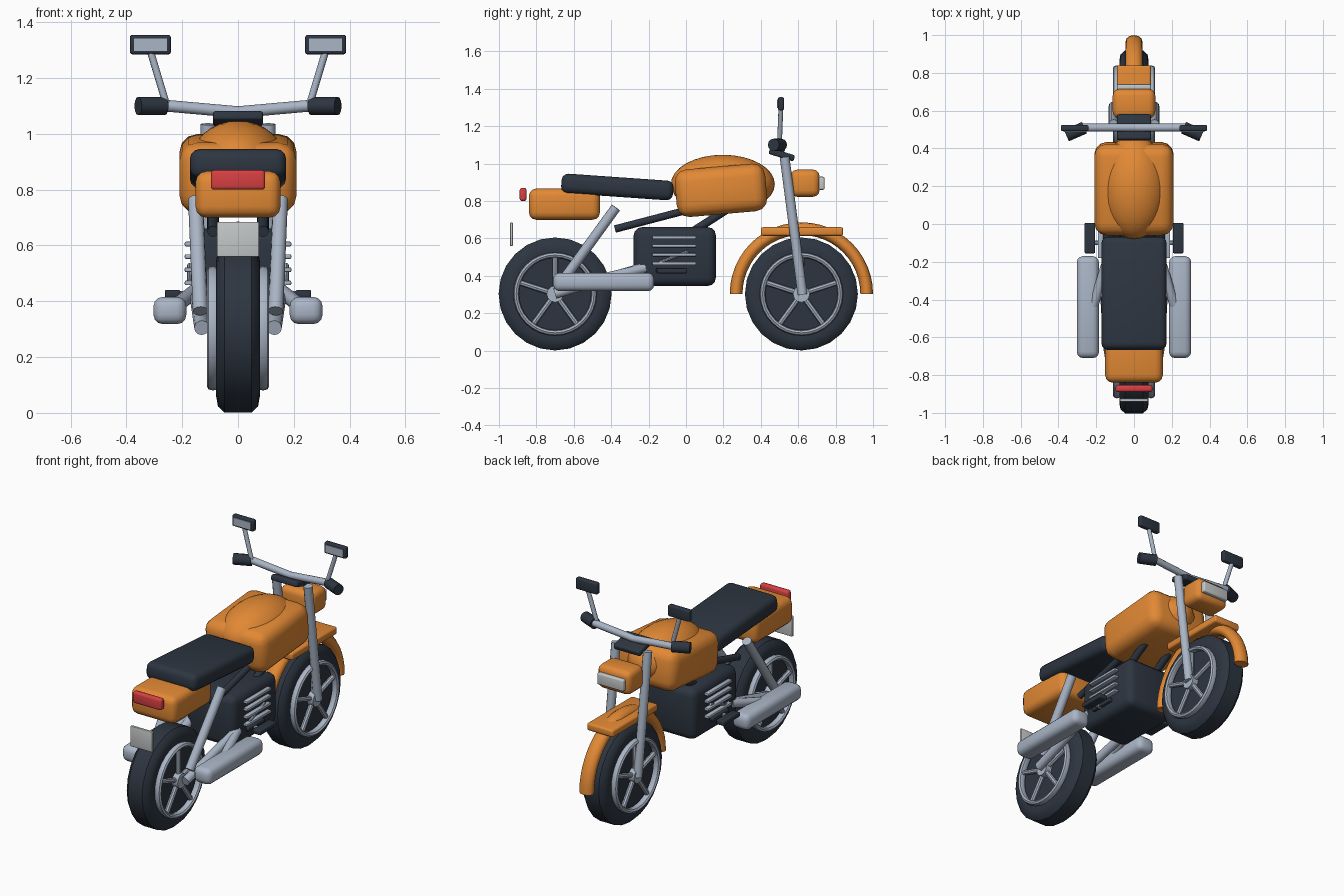
import bpy, bmesh, math
from mathutils import Vector, Matrix

if "Cube" in bpy.data.objects:
    bpy.data.objects.remove(bpy.data.objects["Cube"])


def material(name, rgb):
    m = bpy.data.materials.new(name)
    m.diffuse_color = (*rgb, 1)
    m.use_nodes = True
    m.node_tree.nodes["Principled BSDF"].inputs["Base Color"].default_value = m.diffuse_color
    return m


ORANGE = material("orange paint", (0.76, 0.25, 0.035))
DARK = material("dark rubber", (0.026, 0.036, 0.052))
METAL = material("blue grey metal", (0.40, 0.46, 0.56))
RED = material("red lens", (0.68, 0.05, 0.055))
PALE = material("pale grey", (0.56, 0.58, 0.58))


def finish(name, bm, mat, angle=40):
    bmesh.ops.recalc_face_normals(bm, faces=bm.faces)
    me = bpy.data.meshes.new(name)
    bm.to_mesh(me)
    bm.free()
    ob = bpy.data.objects.new(name, me)
    bpy.context.collection.objects.link(ob)
    me.materials.append(mat)
    bpy.ops.object.select_all(action='DESELECT')
    ob.select_set(True)
    bpy.context.view_layer.objects.active = ob
    bpy.ops.object.shade_smooth_by_angle(angle=math.radians(angle))
    return ob


def box(name, center, size, mat, bevel=0.0, tilt=0.0, turn=0.0, segments=3):
    """Rounded box; tilt about x and turn about z in degrees."""
    bm = bmesh.new()
    bmesh.ops.create_cube(bm, size=1)
    bmesh.ops.scale(bm, vec=size, verts=bm.verts)
    if bevel:
        bmesh.ops.bevel(bm, geom=bm.edges[:], offset=bevel, segments=segments,
                        profile=0.5, affect='EDGES')
    rot = Matrix.Rotation(math.radians(turn), 4, 'Z') @ Matrix.Rotation(math.radians(tilt), 4, 'X')
    bm.transform(Matrix.Translation(center) @ rot)
    return finish(name, bm, mat)


def rod(name, a, b, r, mat, sides=12):
    """Cylinder between two points."""
    a, b = Vector(a), Vector(b)
    bm = bmesh.new()
    bmesh.ops.create_cone(bm, cap_ends=True, segments=sides, radius1=r, radius2=r,
                          depth=(b - a).length)
    q = (b - a).to_track_quat('Z', 'Y').to_matrix().to_4x4()
    bm.transform(Matrix.Translation((a + b) / 2) @ q)
    return finish(name, bm, mat)


def sweep(name, center, profile, mat, start=0, end=360, steps=24):
    """Turn a closed (x, radius) profile around a sideways axle."""
    bm = bmesh.new()
    full = end - start == 360
    rings = []
    for i in range(steps if full else steps + 1):
        t = math.radians(start + (end - start) * i / steps)
        rings.append([bm.verts.new((center[0] + x, center[1] + r * math.cos(t),
                                    center[2] + r * math.sin(t))) for x, r in profile])
    n = len(profile)
    for i in range(steps):
        p, q = rings[i], rings[(i + 1) % len(rings)]
        for j in range(n):
            k = (j + 1) % n
            bm.faces.new((p[j], p[k], q[k], q[j]))
    if not full:
        bm.faces.new(rings[0])
        bm.faces.new(rings[-1])
    return finish(name, bm, mat)


def oval(cx, cr, rx, rr, n=10):
    return [(cx + rx * math.cos(2 * math.pi * i / n),
             cr + rr * math.sin(2 * math.pi * i / n)) for i in range(n)]


AXLE_Z = 0.303
# Wheels: tyre, inner disc, rims, spokes and hub
for label, y in (("rear", -0.70), ("front", 0.617)):
    c = (0, y, AXLE_Z)
    sweep(label + "_tyre", c, [(-0.075, 0.2), (-0.078, 0.245), (-0.072, 0.28), (-0.048, 0.302),
                               (0.048, 0.302), (0.072, 0.28), (0.078, 0.245), (0.075, 0.2)], DARK)
    rod(label + "_wheel_disc", (-0.07, y, AXLE_Z), (0.07, y, AXLE_Z), 0.21, DARK, 24)
    rod(label + "_hub", (-0.11, y, AXLE_Z), (0.11, y, AXLE_Z), 0.045, METAL)
    for s in (-1, 1):
        sweep(label + "_rim", c, oval(s * 0.09, 0.208, 0.022, 0.015, 8), METAL, steps=32)
        for i in range(5):
            t = math.radians(90 + 72 * i)
            d = Vector((0, math.cos(t), math.sin(t)))
            o = Vector((s * 0.085, y, AXLE_Z))
            rod(label + "_spoke", o + d * 0.03, o + d * 0.205, 0.015, METAL, 8)

# Front fender: half ring with flat brace plate
sweep("front_fender", (0, 0.617, AXLE_Z), oval(0, 0.349, 0.045, 0.034, 12), ORANGE, 0, 180, 24)
box("fender_plate", (0, 0.62, 0.637), (0.18, 0.44, 0.046), ORANGE, 0.012)

# Fuel tank, seat and tail
box("fuel_tank", (0, 0.187, 0.857), (0.42, 0.485, 0.255), ORANGE, 0.065, tilt=5)
bm = bmesh.new()
bmesh.ops.create_uvsphere(bm, u_segments=32, v_segments=16, radius=1)
bm.transform(Matrix.Translation((0, 0.197, 0.89)) @ Matrix.Diagonal((0.175, 0.278, 0.157, 1)))
finish("tank_dome", bm, ORANGE)
box("seat", (0, -0.367, 0.875), (0.345, 0.6, 0.105), DARK, 0.035, tilt=-4)
box("tail_body", (0, -0.65, 0.783), (0.305, 0.38, 0.167), ORANGE, 0.04)
box("tail_light", (0, -0.871, 0.835), (0.195, 0.036, 0.07), RED, 0.012)
box("rear_plate", (0, -0.933, 0.622), (0.15, 0.016, 0.125), PALE, 0.004)

# Headlight
box("headlight_shell", (0, 0.637, 0.895), (0.225, 0.155, 0.145), ORANGE, 0.035)
box("headlight_lens", (0, 0.725, 0.895), (0.18, 0.03, 0.07), PALE, 0.008)

# Engine block
box("engine", (0, -0.06, 0.503), (0.33, 0.44, 0.315), DARK, 0.045)

# Handlebar clamp
box("handlebar_clamp", (0, 0.512, 1.048), (0.18, 0.14, 0.034), DARK, 0.01, tilt=-17)

# Mirrored side parts
for s in (-1, 1):
    # fork, shock and swing arm
    rod("fork_leg", (s * 0.108, 0.623, 0.30), (s * 0.108, 0.527, 1.035), 0.026, METAL)
    rod("rear_shock", (s * 0.152, -0.375, 0.765), (s * 0.135, -0.665, 0.365), 0.027, METAL)
    rod("swing_arm", (s * 0.13, -0.70, 0.305), (s * 0.15, -0.24, 0.44), 0.027, METAL)
    # frame tubes
    rod("seat_tube", (s * 0.09, -0.38, 0.65), (s * 0.09, 0.06, 0.765), 0.02, DARK)
    rod("down_tube", (s * 0.09, 0.01, 0.62), (s * 0.09, 0.22, 0.755), 0.022, DARK)
    # engine fins
    for z in (0.605, 0.56, 0.513, 0.466):
        box("engine_fin", (s * 0.173, -0.063, z), (0.036, 0.235, 0.017), METAL, 0.005, segments=2)
    rod("fin_link", (s * 0.174, -0.14, 0.472), (s * 0.174, 0.01, 0.53), 0.008, METAL, 8)
    box("engine_step", (s * 0.17, -0.08, 0.43), (0.03, 0.16, 0.024), DARK, 0.006)
    # exhaust and foot peg
    box("exhaust", (s * 0.244, -0.44, 0.367), (0.118, 0.54, 0.098), METAL, 0.034)
    rod("exhaust_pipe", (s * 0.22, -0.45, 0.385), (s * 0.15, -0.22, 0.44), 0.026, METAL)
    rod("peg_rod", (s * 0.14, -0.10, 0.425), (s * 0.235, -0.10, 0.425), 0.012, METAL, 8)
    box("foot_peg", (s * 0.234, -0.075, 0.427), (0.055, 0.16, 0.028), DARK, 0.006)
    # handlebar, grip and mirror
    rod("handlebar", (0, 0.51, 1.078), (s * 0.27, 0.51, 1.102), 0.021, METAL)
    rod("grip", (s * 0.262, 0.51, 1.10), (s * 0.358, 0.468, 1.10), 0.033, DARK)
    rod("mirror_stem", (s * 0.258, 0.50, 1.11), (s * 0.312, 0.507, 1.29), 0.013, METAL, 10)
    box("mirror", (s * 0.314, 0.508, 1.32), (0.147, 0.032, 0.07), DARK, 0.009)
    box("mirror_glass", (s * 0.314, 0.491, 1.32), (0.118, 0.008, 0.045), METAL)
